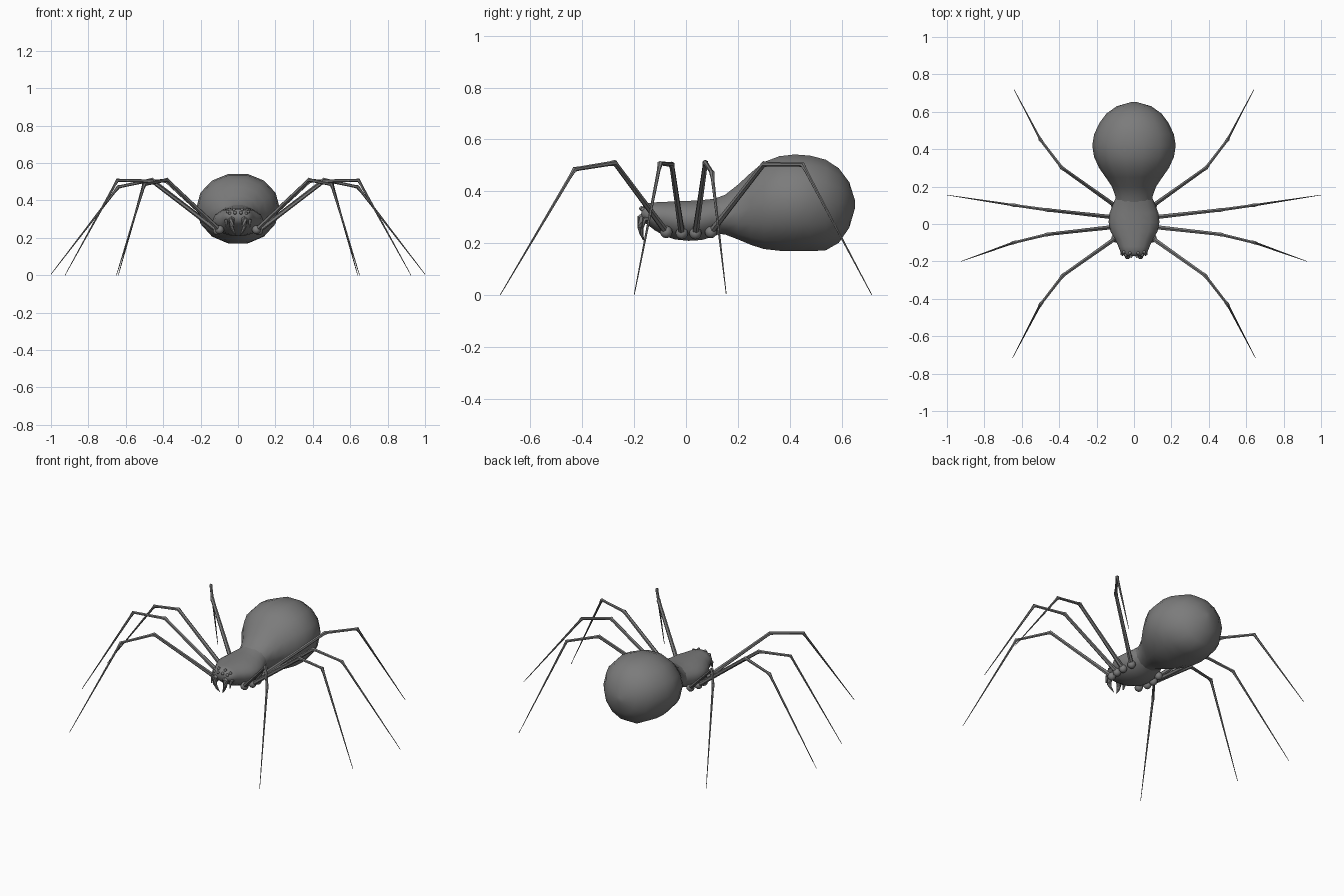
import bpy, bmesh, math
from mathutils import Vector

if "Cube" in bpy.data.objects:
    bpy.data.objects.remove(bpy.data.objects["Cube"])

grey = bpy.data.materials.new("dark_grey")
grey.diffuse_color = (0.2, 0.2, 0.2, 1)
grey.use_nodes = True
grey.node_tree.nodes["Principled BSDF"].inputs["Base Color"].default_value = grey.diffuse_color


def finish(name, bm, mirror=False, angle=50):
    """Turn a bmesh into a smooth-shaded object, mirrored across x if wanted."""
    bmesh.ops.recalc_face_normals(bm, faces=bm.faces)
    me = bpy.data.meshes.new(name)
    bm.to_mesh(me)
    bm.free()
    me.materials.append(grey)
    ob = bpy.data.objects.new(name, me)
    bpy.context.collection.objects.link(ob)
    if mirror:
        m = ob.modifiers.new("mirror", 'MIRROR')
        m.use_mirror_merge = False
    bpy.ops.object.select_all(action='DESELECT')
    ob.select_set(True)
    bpy.context.view_layer.objects.active = ob
    bpy.ops.object.shade_smooth_by_angle(angle=math.radians(angle))
    return ob


def skin(bm, rings):
    """Bridge a list of rings and cap both ends."""
    rows = [[bm.verts.new(p) for p in r] for r in rings]
    n = len(rows[0])
    for a, b in zip(rows, rows[1:]):
        for i in range(n):
            j = (i + 1) % n
            bm.faces.new((a[i], a[j], b[j], b[i]))
    bm.faces.new(rows[0])
    bm.faces.new(rows[-1])


def body(name, stations, sides=14):
    """Stations along y: (y, half width, bottom z, widest z, top z)."""
    rings = []
    for y, w, lo, mid, hi in stations:
        ring = []
        for i in range(sides):
            a = 2 * math.pi * i / sides
            s = math.sin(a)
            ring.append((w * math.cos(a), y, mid + s * (hi - mid if s > 0 else mid - lo)))
        rings.append(ring)
    bm = bmesh.new()
    skin(bm, rings)
    return finish(name, bm)


def tube(bm, points, radii, sides=6):
    """Tapered tube through points."""
    pts = [Vector(p) for p in points]
    rings = []
    for k, p in enumerate(pts):
        t = (pts[min(k + 1, len(pts) - 1)] - pts[max(k - 1, 0)]).normalized()
        u = t.cross(Vector((-t.y, t.x, 0.001))).normalized()
        v = t.cross(u)
        rings.append([p + radii[k] * (u * math.cos(2 * math.pi * i / sides)
                                      + v * math.sin(2 * math.pi * i / sides))
                      for i in range(sides)])
    skin(bm, rings)


def ball(bm, centre, radius, scale=(1, 1, 1)):
    res = bmesh.ops.create_uvsphere(bm, u_segments=8, v_segments=6, radius=radius)
    for v in res["verts"]:
        v.co = Vector(centre) + Vector(c * s for c, s in zip(v.co, scale))


# Rounded abdomen, narrowing to the waist
body("abdomen", [
    (0.10, 0.100, 0.235, 0.30, 0.370), (0.15, 0.100, 0.232, 0.31, 0.388),
    (0.20, 0.118, 0.212, 0.32, 0.428), (0.25, 0.152, 0.190, 0.34, 0.475),
    (0.30, 0.187, 0.173, 0.35, 0.517), (0.36, 0.214, 0.166, 0.36, 0.540),
    (0.42, 0.223, 0.164, 0.36, 0.547), (0.48, 0.213, 0.164, 0.36, 0.542),
    (0.54, 0.185, 0.168, 0.36, 0.526), (0.59, 0.148, 0.198, 0.355, 0.492),
    (0.63, 0.092, 0.258, 0.35, 0.437), (0.652, 0.015, 0.335, 0.35, 0.365)])

# Head and thorax in one tapering shell
body("thorax", [
    (-0.172, 0.050, 0.292, 0.315, 0.338), (-0.155, 0.070, 0.275, 0.312, 0.354),
    (-0.12, 0.084, 0.248, 0.305, 0.359), (-0.08, 0.102, 0.225, 0.30, 0.361),
    (-0.04, 0.126, 0.212, 0.295, 0.363), (0.01, 0.136, 0.207, 0.293, 0.365),
    (0.06, 0.130, 0.210, 0.293, 0.368), (0.10, 0.115, 0.222, 0.297, 0.372),
    (0.14, 0.098, 0.238, 0.305, 0.382)])

# Legs: hip, knee, ankle, foot (one side, mirrored)
legs = {
    "front_legs": ((0.09, -0.07, 0.235), (0.38, -0.275, 0.51), (0.50, -0.43, 0.485), (0.65, -0.717, 0)),
    "second_legs": ((0.10, -0.015, 0.230), (0.46, -0.055, 0.503), (0.645, -0.10, 0.508), (0.925, -0.20, 0)),
    "third_legs": ((0.10, 0.035, 0.230), (0.46, 0.075, 0.510), (0.64, 0.10, 0.472), (1.0, 0.155, 0.005)),
    "back_legs": ((0.09, 0.09, 0.235), (0.385, 0.30, 0.505), (0.50, 0.45, 0.503), (0.64, 0.717, 0)),
}
for name, joints in legs.items():
    hip, knee, ankle, foot = (Vector(j) for j in joints)
    bm = bmesh.new()
    tube(bm, (hip, hip.lerp(knee, 0.5), knee.lerp(hip, 0.05), knee, knee.lerp(ankle, 0.12),
              ankle.lerp(knee, 0.12), ankle, ankle.lerp(foot, 0.05), foot),
         (0.013, 0.011, 0.010, 0.012, 0.009, 0.008, 0.0105, 0.007, 0.0015))
    # Hip lump where the leg meets the thorax
    ball(bm, hip.lerp(knee, 0.03), 0.024)
    finish(name, bm, mirror=True)

# Jaws with inward-curving fangs
bm = bmesh.new()
tube(bm, ((0.032, -0.145, 0.315), (0.034, -0.172, 0.295), (0.034, -0.176, 0.262),
          (0.026, -0.172, 0.238), (0.010, -0.164, 0.212)),
     (0.016, 0.017, 0.013, 0.008, 0.002))
finish("jaws", bm, mirror=True)

# Short feelers beside the jaws
bm = bmesh.new()
tube(bm, ((0.060, -0.13, 0.295), (0.064, -0.16, 0.292), (0.062, -0.168, 0.255)),
     (0.010, 0.010, 0.003))
finish("feelers", bm, mirror=True)

# Two rows of small eyes
bm = bmesh.new()
for p in ((0.016, -0.172, 0.334), (0.044, -0.166, 0.330),
          (0.022, -0.155, 0.350), (0.054, -0.150, 0.338)):
    ball(bm, p, 0.009)
finish("eyes", bm, mirror=True)
